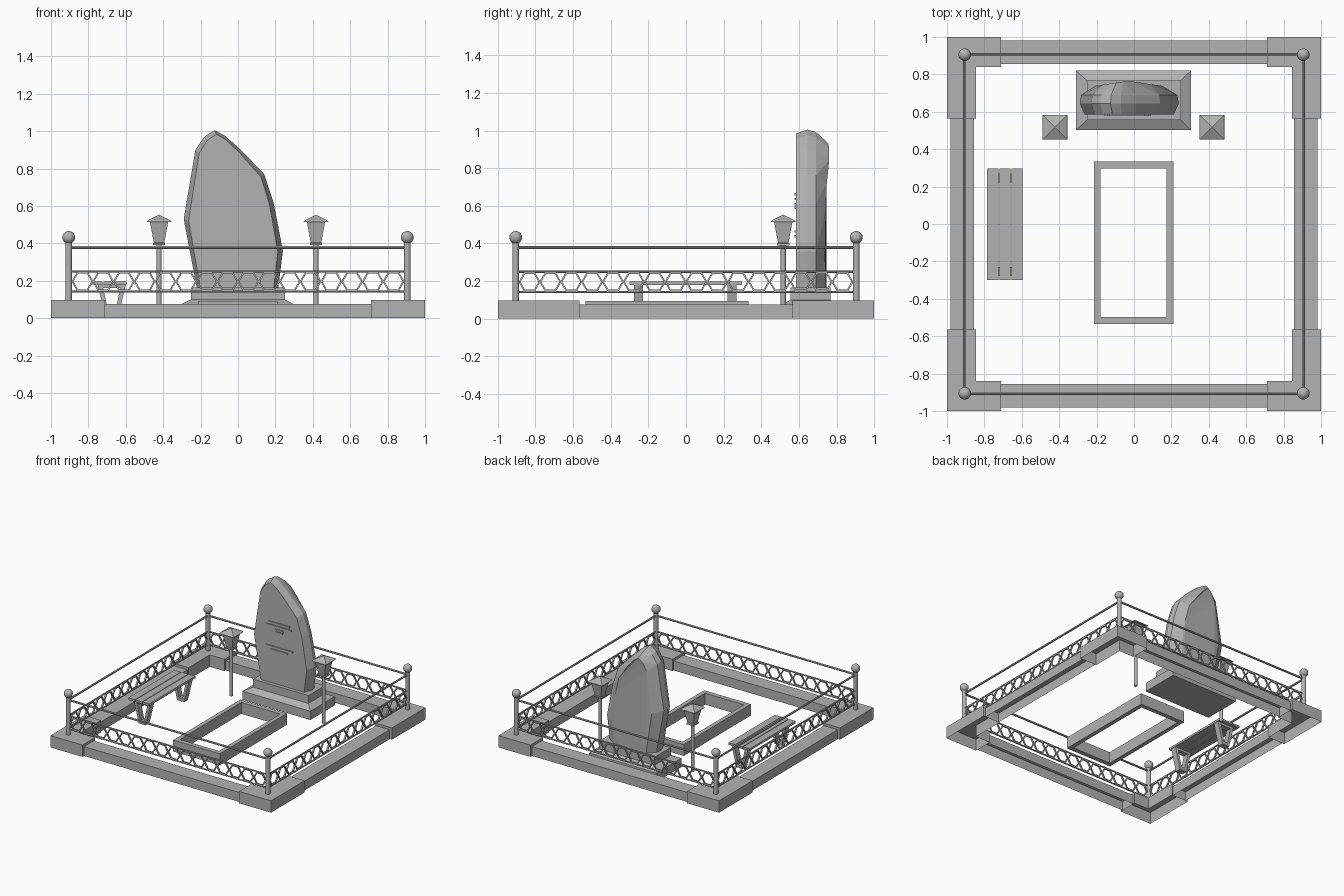
import bpy, bmesh, math
from mathutils import Matrix, Vector

cube = bpy.data.objects.get("Cube")
if cube:
    bpy.data.objects.remove(cube, do_unlink=True)

grey = bpy.data.materials.new("stone grey")
grey.use_nodes = True
grey.diffuse_color = (0.45, 0.45, 0.45, 1)
grey.node_tree.nodes["Principled BSDF"].inputs["Base Color"].default_value = grey.diffuse_color


def finish(name, bm, smooth=False):
    bmesh.ops.recalc_face_normals(bm, faces=bm.faces)
    mesh = bpy.data.meshes.new(name)
    bm.to_mesh(mesh)
    bm.free()
    mesh.materials.append(grey)
    obj = bpy.data.objects.new(name, mesh)
    bpy.context.collection.objects.link(obj)
    if smooth:
        bpy.ops.object.select_all(action='DESELECT')
        obj.select_set(True)
        bpy.context.view_layer.objects.active = obj
        bpy.ops.object.shade_smooth_by_angle(angle=math.radians(40))
    return obj


def loft(bm, rings, start=True, end=True):
    """Skin a list of equal-length point rings."""
    rows = [[bm.verts.new(p) for p in ring] for ring in rings]
    n = len(rows[0])
    for a, b in zip(rows, rows[1:]):
        for i in range(n):
            j = (i + 1) % n
            bm.faces.new((a[i], a[j], b[j], b[i]))
    if start:
        bm.faces.new(rows[0][::-1])
    if end:
        bm.faces.new(rows[-1])


def rect(x0, x1, y0, y1, z):
    return [(x0, y0, z), (x1, y0, z), (x1, y1, z), (x0, y1, z)]


def box(bm, x0, x1, y0, y1, z0, z1, bottom=True):
    loft(bm, [rect(x0, x1, y0, y1, z0), rect(x0, x1, y0, y1, z1)], start=bottom)


def square_stack(bm, cx, cy, profile):
    loft(bm, [rect(cx - h, cx + h, cy - h, cy + h, z) for h, z in profile])


def rod(bm, a, b, radius, sides=8):
    a, b = Vector(a), Vector(b)
    turn = (b - a).to_track_quat('Z', 'Y').to_matrix().to_4x4()
    bmesh.ops.create_cone(bm, cap_ends=True, segments=sides, radius1=radius, radius2=radius,
                          depth=(b - a).length, matrix=Matrix.Translation((a + b) / 2) @ turn)


# Kerb corners: hollow L-shaped blocks
for sx, side in ((-1, "right"), (1, "left")):
    for sy, end in ((-1, "front"), (1, "back")):
        plan = [(1, 1), (0.71, 1), (0.71, 0.84), (0.845, 0.84), (0.845, 0.565), (1, 0.565)]
        bm = bmesh.new()
        loft(bm, [[(sx * x, sy * y, z) for x, y in plan] for z in (0, 0.097)], start=False)
        finish(f"kerb_corner_{end}_{side}", bm)

# Kerb beams, open underneath
for s, end, side in ((-1, "front", "right"), (1, "back", "left")):
    near, far = sorted((s * 0.855, s * 0.98))
    bm = bmesh.new()
    box(bm, -0.71, 0.71, near, far, 0, 0.077, bottom=False)
    finish(f"kerb_beam_{end}", bm)
    bm = bmesh.new()
    box(bm, near, far, -0.565, 0.565, 0, 0.077, bottom=False)
    finish(f"kerb_beam_{side}", bm)

# Fence posts with ball tops
P = 0.905
bm = bmesh.new()
for x in (-P, P):
    for y in (-P, P):
        rod(bm, (x, y, 0.09), (x, y, 0.41), 0.018, 12)
        bmesh.ops.create_uvsphere(bm, u_segments=16, v_segments=10, radius=0.034,
                                  matrix=Matrix.Translation((x, y, 0.432)))
finish("fence_posts", bm, True)

# Fence panels: three rails and a row of hexagon rings
COUNT = 16
PITCH = (2 * P - 0.036) / COUNT
for k, name in enumerate(("front", "left", "back", "right")):
    bm = bmesh.new()
    for z, r in ((0.379, 0.008), (0.25, 0.006), (0.142, 0.006)):
        rod(bm, (-P, -P, z), (P, -P, z), r)
    for i in range(COUNT):
        cx = (i - (COUNT - 1) / 2) * PITCH
        angles = [math.tau * j / 6 for j in range(6)]
        hexes = []
        for r, y in ((0.058, -0.006), (0.058, 0.006), (0.048, 0.006), (0.048, -0.006)):
            hexes.append([(cx + r * math.cos(a), -P + y, 0.196 + r * math.sin(a)) for a in angles])
        loft(bm, hexes + hexes[:1], False, False)
    bmesh.ops.remove_doubles(bm, verts=bm.verts, dist=0.00001)
    bm.transform(Matrix.Rotation(k * math.pi / 2, 4, 'Z'))
    finish(f"fence_panel_{name}", bm)

# Grave border frame
bm = bmesh.new()
outer, inner = (-0.213, 0.21, -0.535, 0.333), (-0.178, 0.175, -0.497, 0.297)
loop = [rect(*outer, 0), rect(*outer, 0.093), rect(*inner, 0.093), rect(*inner, 0)]
loft(bm, loop + loop[:1], False, False)
bmesh.ops.remove_doubles(bm, verts=bm.verts, dist=0.00001)
finish("grave_border", bm)

# Pedestal: bevelled base and upper block
bm = bmesh.new()
low, high = (-0.31, 0.305, 0.502, 0.82), (-0.252, 0.25, 0.556, 0.768)
loft(bm, [rect(*low, 0), rect(*low, 0.072), rect(*high, 0.1), rect(*high, 0.165)])
finish("pedestal", bm)

# Rough headstone: flat front, widest in the middle, faceted back
outline = [(-0.22, 0.16), (-0.29, 0.53), (-0.228, 0.9), (-0.18, 0.97), (-0.125, 1.005),
           (-0.07, 0.975), (0.01, 0.905), (0.14, 0.77), (0.19, 0.62), (0.24, 0.36), (0.215, 0.16)]


def slice_ring(y, sx, sz, tilt):
    ring = []
    for x, z in outline:
        height = 0.16 + (z - 0.16) * sz
        ring.append((-0.03 + (x + 0.03) * sx, y - tilt * abs(x + 0.03), height))
    return ring


bm = bmesh.new()
loft(bm, [slice_ring(0.585, 0.9, 0.975, 0), slice_ring(0.645, 1, 1, 0),
          slice_ring(0.69, 0.97, 0.985, 0), slice_ring(0.765, 0.68, 0.915, 0.1)])
bmesh.ops.triangulate(bm, faces=[f for f in bm.faces if f.calc_center_median().y > 0.7])
finish("headstone", bm)

# Raised bars on the headstone front
bm = bmesh.new()
for x0, x1, z in ((-0.13, 0.06, 0.662), (-0.145, 0.078, 0.637), (-0.07, 0.005, 0.608),
                  (-0.065, 0, 0.59), (-0.157, 0.09, 0.464), (-0.11, 0.04, 0.438)):
    box(bm, x0, x1, 0.577, 0.586, z - 0.006, z + 0.006)
finish("headstone_bars", bm)

# Lanterns on poles
for x, side in ((-0.422, "right"), (0.417, "left")):
    bm = bmesh.new()
    rod(bm, (x, 0.517, 0), (x, 0.517, 0.392), 0.014, 10)
    finish(f"lantern_pole_{side}", bm, True)
    bm = bmesh.new()
    square_stack(bm, x, 0.517, [(0.033, 0.39), (0.033, 0.4), (0.028, 0.404), (0.049, 0.517)])
    square_stack(bm, x, 0.517, [(0.066, 0.515), (0.062, 0.522), (0.001, 0.553)])
    finish(f"lantern_head_{side}", bm)

# Bench seat planks
bm = bmesh.new()
for i in range(3):
    x = -0.785 + i * 0.065
    box(bm, x, x + 0.06, -0.3, 0.297, 0.18, 0.197)
finish("bench_seat", bm)

# Bench legs: tapered open frames
outer = [(-0.076, 0.18), (0.076, 0.18), (0.032, 0), (-0.032, 0)]
inner = [(-0.046, 0.162), (0.046, 0.162), (0.016, 0.025), (-0.016, 0.025)]
for yc, end in ((-0.253, "front"), (0.245, "back")):
    bm = bmesh.new()
    rings = [[(-0.675 + x, yc + d, z) for x, z in shape]
             for shape, d in ((outer, -0.024), (outer, 0.024), (inner, 0.024), (inner, -0.024))]
    loft(bm, rings + rings[:1], False, False)
    bmesh.ops.remove_doubles(bm, verts=bm.verts, dist=0.00001)
    finish(f"bench_leg_{end}", bm)
